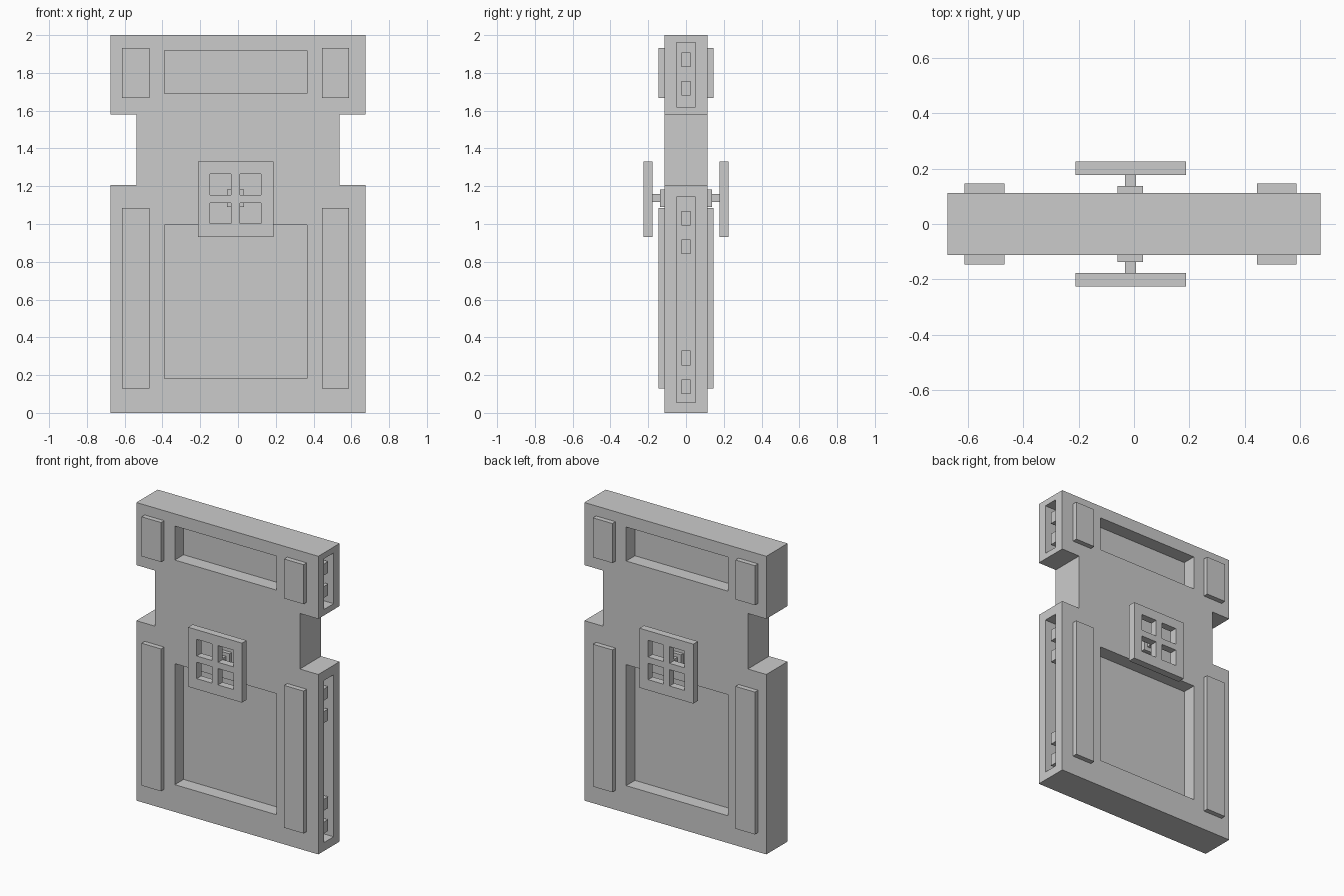
import bpy, bmesh

if "Cube" in bpy.data.objects:
    bpy.data.objects.remove(bpy.data.objects["Cube"])

T = 0.113      # half thickness of the slab
CX = -0.0125   # centre line of the face details


def add_object(name, bm):
    bmesh.ops.recalc_face_normals(bm, faces=bm.faces)
    mesh = bpy.data.meshes.new(name)
    bm.to_mesh(mesh)
    bm.free()
    ob = bpy.data.objects.new(name, mesh)
    bpy.context.collection.objects.link(ob)
    return ob


def boxes(name, items):
    """One object from boxes given as ((x0, x1), (y0, y1), (z0, z1))."""
    bm = bmesh.new()
    for dims in items:
        for v in bmesh.ops.create_cube(bm, size=1)["verts"]:
            v.co = [(lo + hi) / 2 + c * abs(hi - lo) for (lo, hi), c in zip(dims, v.co)]
    return add_object(name, bm)


def cut(target, items):
    cutter = boxes("cutter", items)
    cutter.hide_render = True
    mod = target.modifiers.new("cut", 'BOOLEAN')
    mod.operation, mod.solver, mod.object = 'DIFFERENCE', 'EXACT', cutter
    bpy.context.view_layer.objects.active = target
    bpy.ops.object.modifier_apply(modifier=mod.name)
    bpy.data.objects.remove(cutter)


def span(s, a, b):
    return tuple(sorted((s * a, s * b)))


# Door slab with a notch on each side
half = [(0.675, 0), (0.675, 1.207), (0.538, 1.207), (0.538, 1.58), (0.675, 1.58), (0.675, 2)]
outline = half + [(-x, z) for x, z in reversed(half)]
bm = bmesh.new()
face = bm.faces.new([bm.verts.new((x, -T, z)) for x, z in outline])
new = bmesh.ops.extrude_face_region(bm, geom=[face])["geom"]
bmesh.ops.translate(bm, vec=(0, 2 * T, 0), verts=[v for v in new if isinstance(v, bmesh.types.BMVert)])
door = add_object("door_slab", bm)

# Recessed panels on both faces, slots in the right edge
recesses = [((-0.39, 0.365), span(s, 0.02, 0.2), z)
            for s in (-1, 1) for z in ((0.183, 0.995), (1.69, 1.918))]
slots = [((0.575, 0.8), (-0.05, 0.05), z) for z in ((0.056, 1.143), (1.62, 1.96))]
cut(door, recesses + slots)

# Bolts inside the edge slots
boxes("edge_bolts", [((0.57, 0.652), (-0.024, 0.024), (z, z + 0.077))
                     for z in (0.099, 0.252, 0.84, 0.991, 1.679, 1.83)])

for s, side in ((-1, "front"), (1, "back")):
    # Raised strips beside the panels
    boxes(side + "_strips", [((CX + m * 0.529 - 0.072, CX + m * 0.529 + 0.072), span(s, T - 0.005, 0.146), z)
                             for m in (-1, 1) for z in ((0.13, 1.085), (1.668, 1.933))])
    # Stepped handle mount
    boxes(side + "_handle_hub", [((-0.059, 0.032), span(s, T - 0.005, 0.137), (1.089, 1.183))])
    boxes(side + "_handle_stem", [((-0.033, 0.007), span(s, 0.135, 0.18), (1.117, 1.16))])
    # Square handle plate with four windows
    plate = boxes(side + "_handle_plate", [((CX - 0.2, CX + 0.2), span(s, 0.177, 0.226), (0.931, 1.33))])
    cut(plate, [(x, span(s, 0.15, 0.25), z)
                for x in ((-0.148, -0.036), (0.01, 0.123)) for z in ((1.002, 1.112), (1.154, 1.266))])
